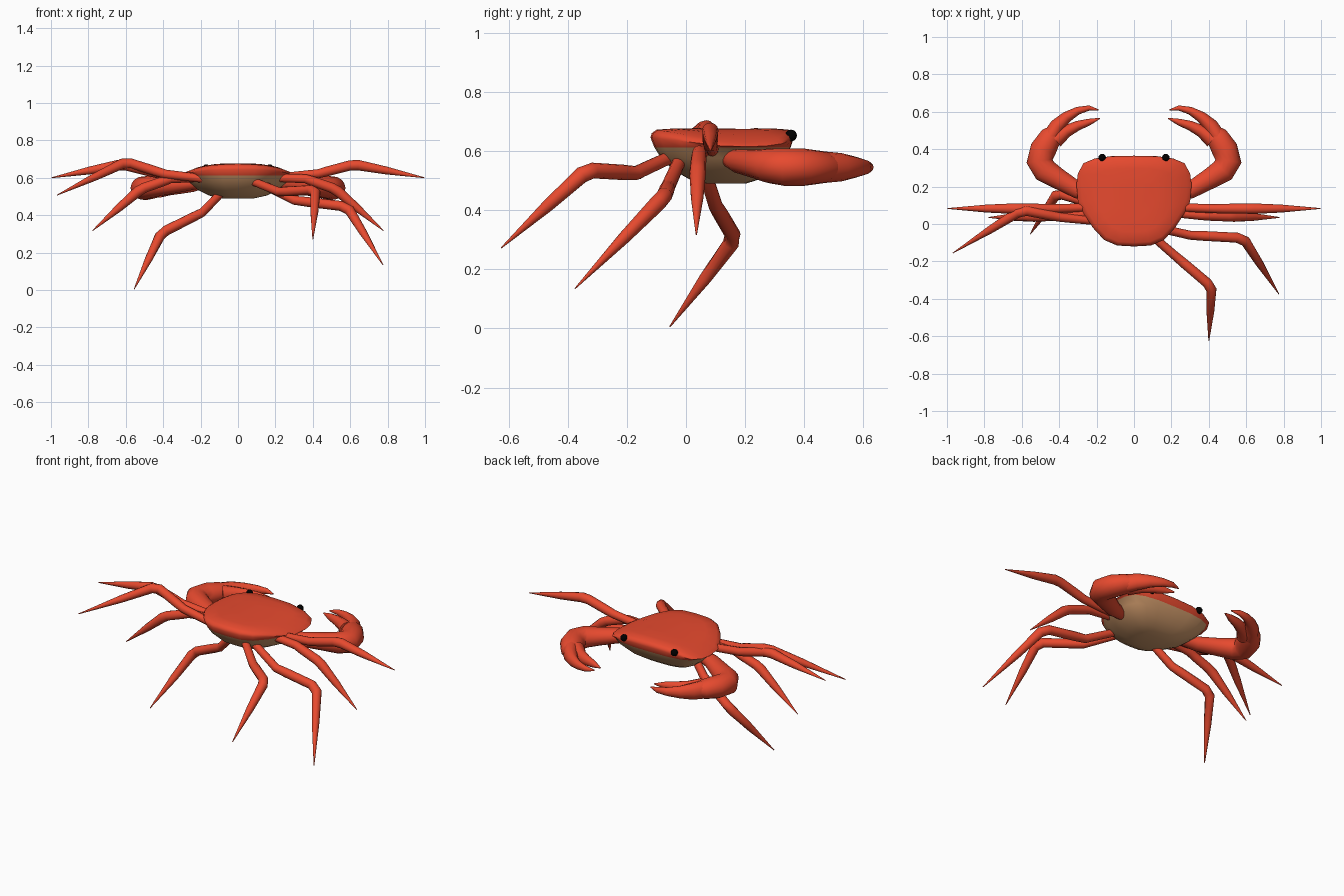
import bpy
import bmesh
from math import cos, sin, pi, radians
from mathutils import Vector

cube = bpy.data.objects.get("Cube")
if cube:
    bpy.data.objects.remove(cube)


def material(name, color):
    mat = bpy.data.materials.new(name)
    mat.use_nodes = True
    mat.diffuse_color = (*color, 1)
    mat.node_tree.nodes["Principled BSDF"].inputs["Base Color"].default_value = (*color, 1)
    return mat


RED = material("shell red", (0.8, 0.068, 0.028))
TAN = material("belly tan", (0.64, 0.33, 0.15))
BLACK = material("eye black", (0, 0, 0))


def finish(bm, name, mats, angle=50):
    bmesh.ops.recalc_face_normals(bm, faces=bm.faces)
    mesh = bpy.data.meshes.new(name)
    bm.to_mesh(mesh)
    bm.free()
    for m in mats:
        mesh.materials.append(m)
    obj = bpy.data.objects.new(name, mesh)
    bpy.context.collection.objects.link(obj)
    bpy.ops.object.select_all(action='DESELECT')
    obj.select_set(True)
    bpy.context.view_layer.objects.active = obj
    bpy.ops.object.shade_smooth_by_angle(angle=radians(angle))
    return obj


def loft(bm, rings):
    """Bridge rings of points into a closed skin; returns the bands of faces."""
    loops = [[bm.verts.new(p) for p in ring] for ring in rings]
    n = len(loops[0])
    bands = []
    for a, b in zip(loops, loops[1:]):
        bands.append([bm.faces.new((a[i], a[(i + 1) % n], b[(i + 1) % n], b[i]))
                      for i in range(n)])
    bands[0].append(bm.faces.new(loops[0]))
    bands[-1].append(bm.faces.new(loops[-1]))
    return bands


def limb(name, points, radii, tall=1.0, sides=12):
    """Tapered tube through the points, with mitred joints."""
    pts = [Vector(p) for p in points]
    rings = []
    for i, p in enumerate(pts):
        t = Vector()
        if i:
            t += (p - pts[i - 1]).normalized()
        if i < len(pts) - 1:
            t += (pts[i + 1] - p).normalized()
        t.normalize()
        side = t.cross(Vector((0, 0, 1))).normalized()
        up = side.cross(t)
        rings.append([p + radii[i] * (side * cos(a) + up * sin(a) * tall)
                      for a in (2 * pi * k / sides for k in range(sides))])
    bm = bmesh.new()
    loft(bm, rings)
    return finish(bm, name, [RED])


# Body: one outline lofted upward, belly bands tan and shell bands red
half = [(0, 0.365), (0.12, 0.363), (0.21, 0.35), (0.27, 0.325), (0.3, 0.27),
        (0.308, 0.21), (0.3, 0.12), (0.265, 0.05), (0.22, -0.02),
        (0.16, -0.085), (0.09, -0.115), (0, -0.12)]
outline = half + [(-x, y) for x, y in reversed(half[1:-1])]
levels = [(0.49, 0.28), (0.505, 0.5), (0.535, 0.7), (0.575, 0.86), (0.612, 0.95),
          (0.645, 1.0), (0.66, 0.985), (0.672, 0.92), (0.676, 0.7), (0.677, 0.4)]
CENTER, SEAM = 0.14, 0.612


def dome(x, z):
    """Let the shell sag toward its left and right rims, above the seam only."""
    return z - 0.85 * max(0, z - SEAM) * abs(x / 0.3) ** 3


bm = bmesh.new()
bands = loft(bm, [[(x * s, CENTER + (y - CENTER) * s, dome(x * s, z)) for x, y in outline]
                  for z, s in levels])
for i, band in enumerate(bands):
    for f in band:
        f.material_index = 0 if levels[i][0] >= SEAM else 1
finish(bm, "body", [RED, TAN])


# Walking legs: hip, joint, knee and tip, each in its own pose
legs = {
    "left_leg_3": [(0.12, -0.02, 0.57), (0.3, -0.06, 0.48), (0.585, -0.075, 0.445), (0.775, -0.375, 0.135)],
    "left_leg_4": [(0.07, -0.04, 0.585), (0.22, -0.17, 0.525), (0.415, -0.335, 0.535), (0.4, -0.625, 0.272)],
    "right_leg_3": [(-0.14, 0.01, 0.59), (-0.39, 0.035, 0.62), (-0.6, 0.075, 0.685), (-0.968, -0.155, 0.507)],
    "right_leg_4": [(-0.07, 0.06, 0.54), (-0.19, 0.1, 0.415), (-0.41, 0.165, 0.305), (-0.555, -0.055, 0.005)],
}
for s, label in ((1, "left"), (-1, "right")):
    legs[label + "_leg_1"] = [(s * 0.2, 0.09, 0.6), (s * 0.43, 0.082, 0.622),
                              (s * 0.62, 0.082, 0.672), (s * 0.998, 0.083, 0.6)]
    legs[label + "_leg_2"] = [(s * 0.2, 0.06, 0.6), (s * 0.36, 0.045, 0.595),
                              (s * 0.52, 0.04, 0.54), (s * 0.778, 0.035, 0.317)]
for name, (hip, joint, knee, tip) in legs.items():
    h, j, k, t = map(Vector, (hip, joint, knee, tip))
    path = [h, j, j.lerp(k, 0.25), k.lerp(j, 0.12), k.lerp(t, 0.06), k.lerp(t, 0.45), t]
    limb(name, path, [0.022, 0.024, 0.026, 0.027, 0.028, 0.021, 0.002])

# Claws and eyes, mirrored left and right
for s, label in ((1, "left"), (-1, "right")):
    def flip(path):
        return [(s * x, y, z) for x, y, z in path]

    limb(label + "_claw_arm",
         flip([(0.2, 0.15, 0.575), (0.3, 0.18, 0.565), (0.41, 0.245, 0.555),
               (0.475, 0.285, 0.55), (0.505, 0.335, 0.545), (0.485, 0.4, 0.545),
               (0.445, 0.465, 0.545), (0.4, 0.51, 0.545)]),
         [0.035, 0.045, 0.056, 0.066, 0.07, 0.07, 0.06, 0.035], 0.9, 16)
    limb(label + "_upper_finger",
         flip([(0.45, 0.46, 0.545), (0.41, 0.525, 0.545), (0.36, 0.572, 0.545),
               (0.3, 0.606, 0.545), (0.24, 0.62, 0.545), (0.19, 0.61, 0.545)]),
         [0.045, 0.04, 0.03, 0.021, 0.014, 0.003], 1.2)
    limb(label + "_lower_finger",
         flip([(0.42, 0.45, 0.545), (0.36, 0.497, 0.545), (0.3, 0.526, 0.545),
               (0.24, 0.545, 0.545), (0.182, 0.565, 0.545)]),
         [0.045, 0.033, 0.026, 0.018, 0.003], 1.15)
    bm = bmesh.new()
    bmesh.ops.create_uvsphere(bm, u_segments=16, v_segments=10, radius=0.02)
    bmesh.ops.translate(bm, verts=bm.verts, vec=(s * 0.17, 0.355, 0.652))
    finish(bm, label + "_eye", [BLACK])
